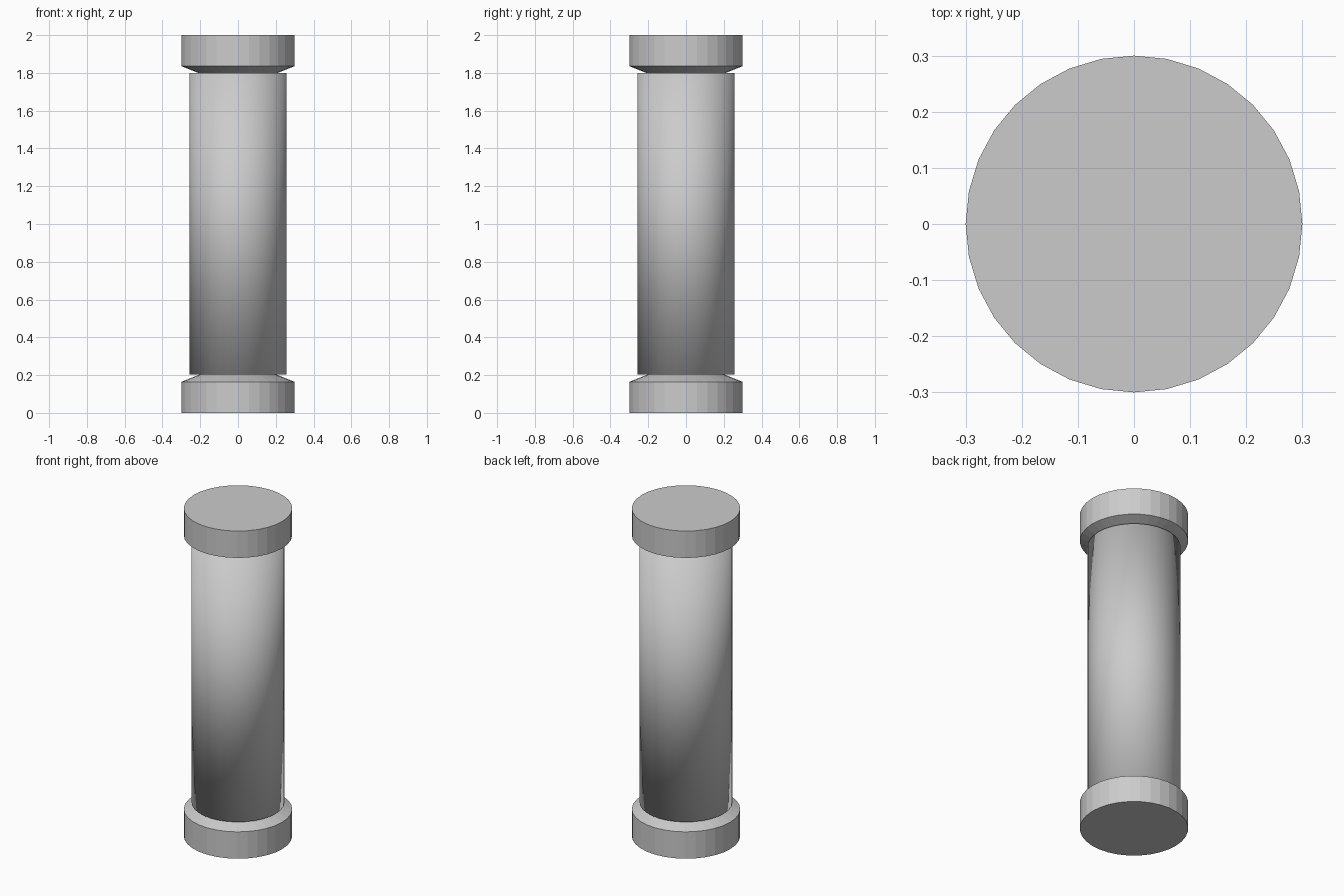
import bpy, bmesh
from math import cos, sin, tau

if "Cube" in bpy.data.objects:
    bpy.data.objects.remove(bpy.data.objects["Cube"])

SIDES = 32


def turned(name, profile, smooth=False):
    """Closed solid from a list of (radius, z) rings, bottom to top."""
    bm = bmesh.new()
    rings = [[bm.verts.new((r * cos(tau * i / SIDES), r * sin(tau * i / SIDES), z))
              for i in range(SIDES)] for r, z in profile]
    for low, high in zip(rings, rings[1:]):
        for i in range(SIDES):
            j = (i + 1) % SIDES
            bm.faces.new((low[i], low[j], high[j], high[i]))
    bm.faces.new(rings[0][::-1])
    bm.faces.new(rings[-1])
    for f in bm.faces:
        f.smooth = smooth
    mesh = bpy.data.meshes.new(name)
    bm.to_mesh(mesh)
    bm.free()
    obj = bpy.data.objects.new(name, mesh)
    bpy.context.collection.objects.link(obj)
    return obj


# Base block with a chamfer narrowing under the shaft
base = [(0.30, 0.0), (0.30, 0.164), (0.20, 0.204)]
turned("column_base", base)

# Smooth shaft, normals blended over its ends
turned("column_shaft", [(0.257, 0.204), (0.257, 1.80)], smooth=True)

# Capital: the base profile mirrored about mid height
turned("column_capital", [(r, 2.0 - z) for r, z in reversed(base)])
